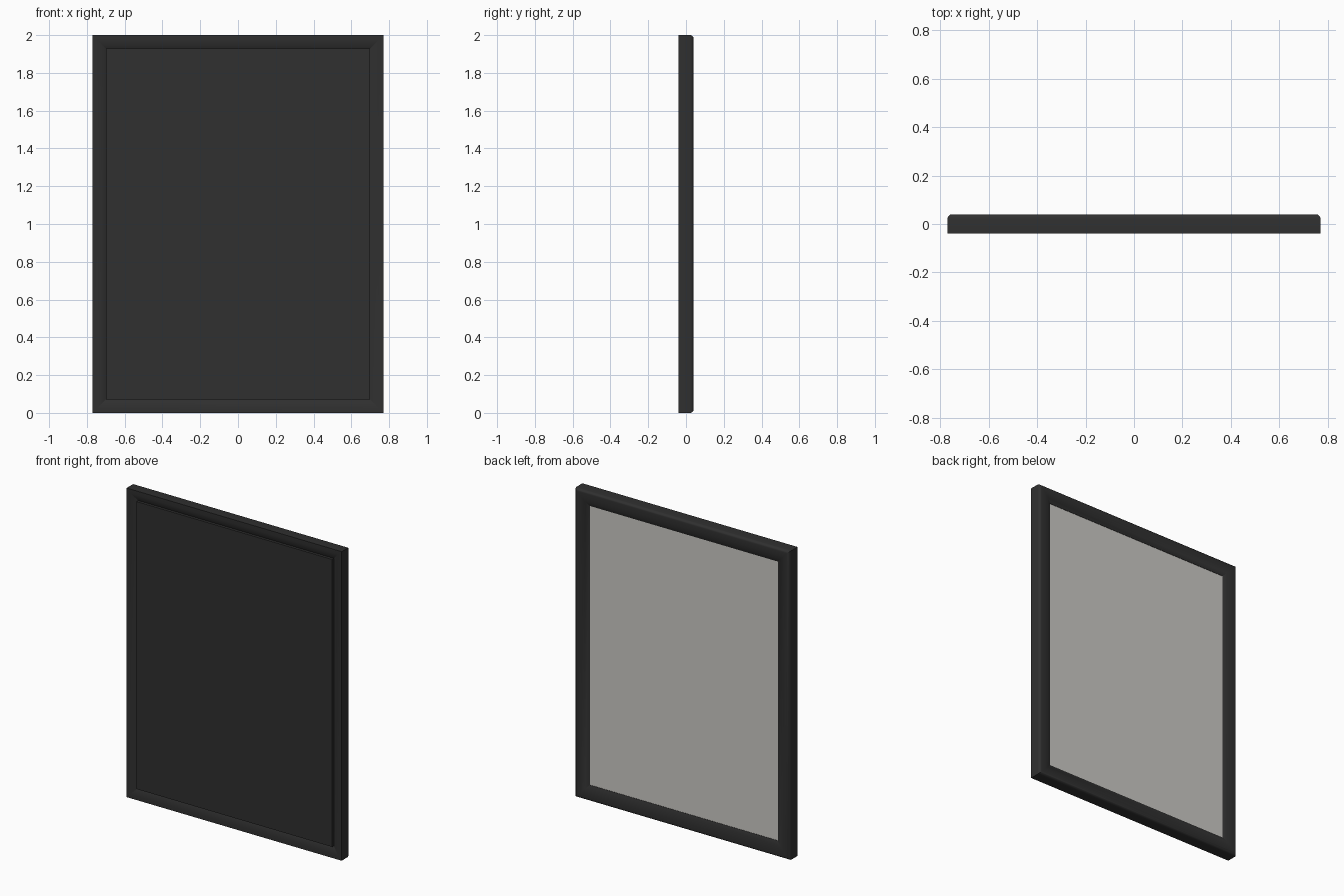
import bpy, bmesh, math
from mathutils import Vector

cube = bpy.data.objects.get("Cube")
if cube:
    bpy.data.objects.remove(cube, do_unlink=True)

HALF_W, HEIGHT = 0.77, 2.0


def material(name, color):
    m = bpy.data.materials.new(name)
    m.use_nodes = True
    m.diffuse_color = color
    bsdf = next(n for n in m.node_tree.nodes if n.type == 'BSDF_PRINCIPLED')
    bsdf.inputs["Base Color"].default_value = color
    return m


black = material("soft black", (0.029, 0.029, 0.029, 1))
grey = material("warm grey", (0.60, 0.585, 0.555, 1))


def add_object(name, bm, mat):
    bmesh.ops.recalc_face_normals(bm, faces=bm.faces)
    mesh = bpy.data.meshes.new(name)
    bm.to_mesh(mesh)
    bm.free()
    mesh.materials.append(mat)
    obj = bpy.data.objects.new(name, mesh)
    bpy.context.collection.objects.link(obj)
    return obj


def slab(name, inset, y0, y1, mat):
    """Upright rectangular board set in from the outer edge."""
    bm = bmesh.new()
    bmesh.ops.create_cube(bm, size=1)
    size = Vector((2 * (HALF_W - inset), y1 - y0, HEIGHT - 2 * inset))
    for v in bm.verts:
        v.co = v.co * size + Vector((0, (y0 + y1) / 2, HEIGHT / 2))
    return add_object(name, bm, mat)


# Moulding section: (distance in from the outer edge, y)
R = 0.018
rounded = [(R - R * math.cos(a), 0.04 - R + R * math.sin(a))
           for a in (math.radians(90 * i / 5) for i in range(6))]
section = [(0, -0.04)] + rounded + [
    (0.045, 0.039), (0.06, 0.036), (0.072, 0.032),
    (0.097, 0.022), (0.097, 0.0), (0.07, 0.0), (0.07, -0.02), (0.025, -0.04)]

# Mitred frame: the section carried round four corners
bm = bmesh.new()
rings = []
for sx, sz in ((-1, -1), (1, -1), (1, 1), (-1, 1)):
    rings.append([bm.verts.new((sx * (HALF_W - d), y,
                                HEIGHT / 2 + sz * (HEIGHT / 2 - d)))
                  for d, y in section])
n = len(section)
for i in range(4):
    a, b = rings[i], rings[(i + 1) % 4]
    for j in range(n):
        k = (j + 1) % n
        bm.faces.new((a[j], a[k], b[k], b[j]))
frame = add_object("frame_moulding", bm, black)

# Backing board and the picture sheet it holds
slab("backing_board", 0.07, -0.038, 0.0, black)
slab("picture_sheet", 0.09, 0.001, 0.02, grey)

# Smooth the rounded edge, keep mitres crisp
bpy.ops.object.select_all(action='DESELECT')
frame.select_set(True)
bpy.context.view_layer.objects.active = frame
bpy.ops.object.shade_smooth_by_angle(angle=math.radians(30))
